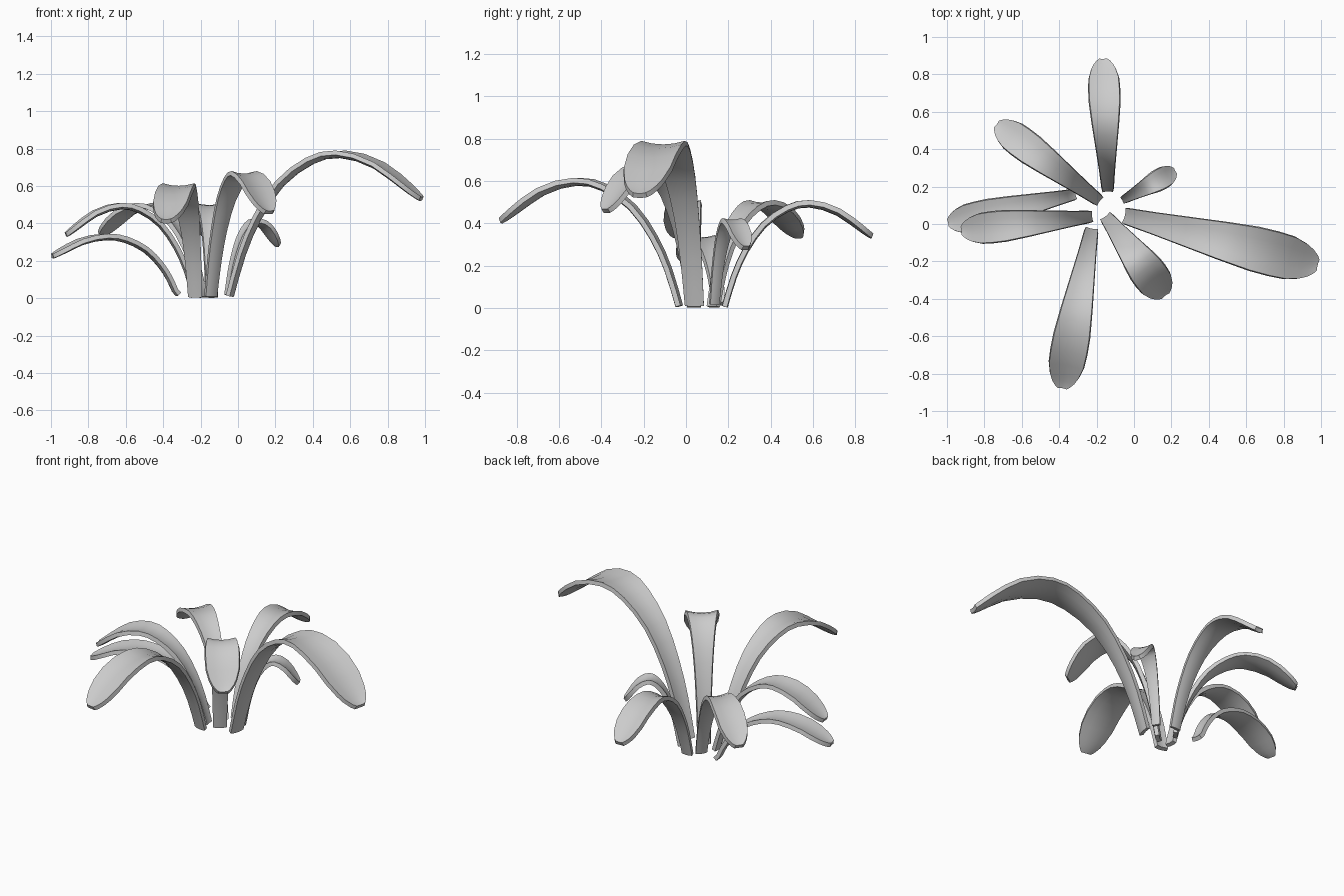
import bpy, bmesh
from mathutils import Vector

if "Cube" in bpy.data.objects:
    bpy.data.objects.remove(bpy.data.objects["Cube"])

# shared side profile: (fraction of reach, fraction of peak height)
ARCH = [(0, .02), (.06, .30), (.14, .55), (.26, .79), (.42, .95),
        (.58, 1.0), (.78, .92), (1, .69)]
# shared outline: (fraction of reach, fraction of full width)
OUTLINE = [(0, .34), (.14, .46), (.3, .62), (.5, .82), (.72, 1.0),
           (.86, .95), (.94, .74), (.98, .5), (1, .25)]


def spline(p, t):
    """Catmull-Rom point, t in 0..len-1"""
    i = min(int(t), len(p) - 2)
    f = t - i
    a, b, c, d = (Vector(p[max(0, min(len(p) - 1, k))]) for k in (i - 1, i, i + 1, i + 2))
    return .5 * (2 * b + (c - a) * f + (2 * a - 5 * b + 4 * c - d) * f * f
                 + (3 * b - a - 3 * c + d) * f ** 3)


def lerp(table, u):
    for (a, x), (b, y) in zip(table, table[1:]):
        if u <= b:
            return x + (y - x) * (u - a) / (b - a)
    return table[-1][1]


def leaf(name, base, tip, peak, width, z0=0, across=4):
    base, tip = Vector((*base, 0)), Vector((*tip, 0))
    reach = tip - base
    side = Vector((0, 0, 1)).cross(reach).normalized()
    stations = [spline(ARCH, k / 2) for k in range(13)]
    stations += [spline(ARCH, t) for t in (6.35, 6.6, 6.75, 6.9, 7)]
    centre = [base + reach * s.x + Vector((0, 0, max(s.y * peak, z0))) for s in stations]
    bm = bmesh.new()
    rows = []
    for i, (s, c) in enumerate(zip(stations, centre)):
        tangent = centre[min(i + 1, len(centre) - 1)] - centre[max(i - 1, 0)]
        normal = tangent.cross(side).normalized()
        w = width * lerp(OUTLINE, s.x)
        row = []
        for j in range(across + 1):
            v = 2 * j / across - 1
            # gently channelled blade, edges raised
            row.append(bm.verts.new(c + side * v * w / 2 + normal * .08 * w * (v * v - 1)))
        rows.append(row)
    for r, q in zip(rows, rows[1:]):
        for j in range(across):
            bm.faces.new((r[j], q[j], q[j + 1], r[j + 1]))
    bm.normal_update()
    # blade faces upward so thickness goes below
    if sum(f.normal.z for f in bm.faces) < 0:
        bmesh.ops.reverse_faces(bm, faces=bm.faces[:])
    me = bpy.data.meshes.new(name)
    bm.to_mesh(me)
    bm.free()
    ob = bpy.data.objects.new(name, me)
    bpy.context.collection.objects.link(ob)
    mod = ob.modifiers.new("thickness", 'SOLIDIFY')
    mod.thickness = .024
    mod.offset = -1
    bpy.context.view_layer.objects.active = ob
    ob.select_set(True)
    bpy.ops.object.modifier_apply(modifier=mod.name)
    bpy.ops.object.shade_smooth_by_angle(angle=.6)
    ob.select_set(False)


# rosette of leaves: base xy, tip xy, peak height, width
leaf("leaf_right_large", (-.055, .045), (.985, -.22), .79, .24)
leaf("leaf_back", (-.14, .17), (-.165, .885), .51, .165)
leaf("leaf_back_left", (-.18, .12), (-.735, .535), .51, .165)
leaf("leaf_left_low", (-.31, .16), (-.995, .005), .345, .155, .03)
leaf("leaf_left", (-.22, .04), (-.925, -.035), .51, .165)
leaf("leaf_front", (-.225, -.02), (-.385, -.88), .615, .195)
leaf("leaf_front_right", (-.155, .045), (.17, -.385), .68, .19)
leaf("leaf_back_right_small", (-.065, .125), (.222, .285), .425, .11, .02)
